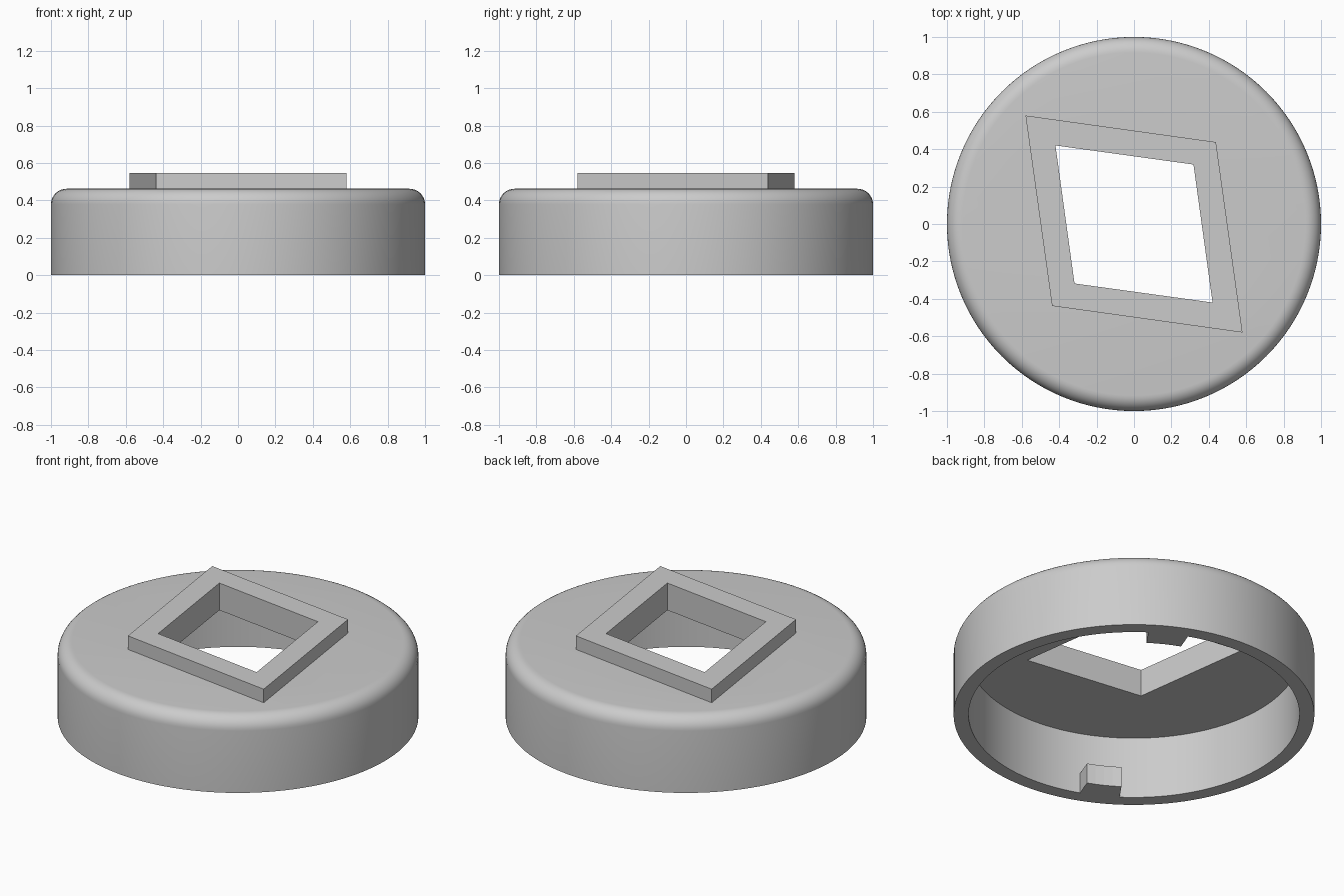
import bpy
import bmesh
from math import sin, cos, pi, radians

cube = bpy.data.objects.get("Cube")
if cube:
    bpy.data.objects.remove(cube, do_unlink=True)

SEGMENTS = 128
RADIUS, INNER = 1.0, 0.917
TOP, CEILING, COLLAR_TOP = 0.462, 0.379, 0.545
FILLET = 0.083

grey = bpy.data.materials.new("plain grey")
grey.use_nodes = True
colour = (0.6, 0.6, 0.6, 1)
grey.diffuse_color = colour
grey.node_tree.nodes["Principled BSDF"].inputs["Base Color"].default_value = colour


def make_object(name, bm):
    bmesh.ops.recalc_face_normals(bm, faces=bm.faces)
    mesh = bpy.data.meshes.new(name)
    bm.to_mesh(mesh)
    bm.free()
    mesh.materials.append(grey)
    obj = bpy.data.objects.new(name, mesh)
    bpy.context.collection.objects.link(obj)
    return obj


def prism(name, outline, low, high):
    bm = bmesh.new()
    base = bm.faces.new([bm.verts.new((x, y, low)) for x, y in outline])
    raised = bmesh.ops.extrude_face_region(bm, geom=[base], use_keep_orig=True)
    verts = [v for v in raised["geom"] if isinstance(v, bmesh.types.BMVert)]
    bmesh.ops.translate(bm, verts=verts, vec=(0, 0, high - low))
    return make_object(name, bm)


def lathe(name, profile):
    bm = bmesh.new()
    rings = [[bm.verts.new((r * cos(2 * pi * i / SEGMENTS), r * sin(2 * pi * i / SEGMENTS), z))
              for i in range(SEGMENTS)] for r, z in profile]
    for a, b in zip(rings, rings[1:]):
        for i in range(SEGMENTS):
            j = (i + 1) % SEGMENTS
            bm.faces.new((a[i], a[j], b[j], b[i]))
    bm.faces.new(rings[0])
    bm.faces.new(rings[-1])
    return make_object(name, bm)


def rhombus(long, short):
    return [(long, -long), (short, short), (-long, long), (-short, -short)]


def cut(obj, cutter):
    mod = obj.modifiers.new("hole", 'BOOLEAN')
    mod.operation = 'DIFFERENCE'
    mod.solver = 'EXACT'
    mod.object = cutter
    bpy.ops.object.select_all(action='DESELECT')
    bpy.context.view_layer.objects.active = obj
    obj.select_set(True)
    bpy.ops.object.modifier_apply(modifier=mod.name)


# Hollow cap with a rounded top edge
profile = [(INNER, CEILING), (INNER, 0), (RADIUS, 0)]
for step in range(9):
    a = pi / 2 * step / 8
    profile.append((RADIUS - FILLET + FILLET * cos(a), TOP - FILLET + FILLET * sin(a)))
cap = lathe("cap", profile)

# Raised rhombus collar
collar = prism("collar", rhombus(0.58, 0.438), TOP, COLLAR_TOP)

# Rhombus hole through collar and cap
cutter = prism("hole_cutter", rhombus(0.42, 0.318), 0.2, 0.8)
cutter.hide_render = True
cut(cap, cutter)
cut(collar, cutter)
bpy.data.objects.remove(cutter, do_unlink=True)

# Two opposite locking tabs inside the rim
for name, middle in (("front_tab", 242), ("back_tab", 62)):
    angles = [radians(middle - 7 + 14 * i / 4) for i in range(5)]
    outline = [(0.8 * cos(a), 0.8 * sin(a)) for a in angles]
    outline += [(0.925 * cos(a), 0.925 * sin(a)) for a in reversed(angles)]
    prism(name, outline, 0, 0.125)

# Smooth the round wall and keep the corners crisp
bpy.ops.object.select_all(action='DESELECT')
cap.select_set(True)
bpy.context.view_layer.objects.active = cap
bpy.ops.object.shade_smooth_by_angle(angle=radians(30))
